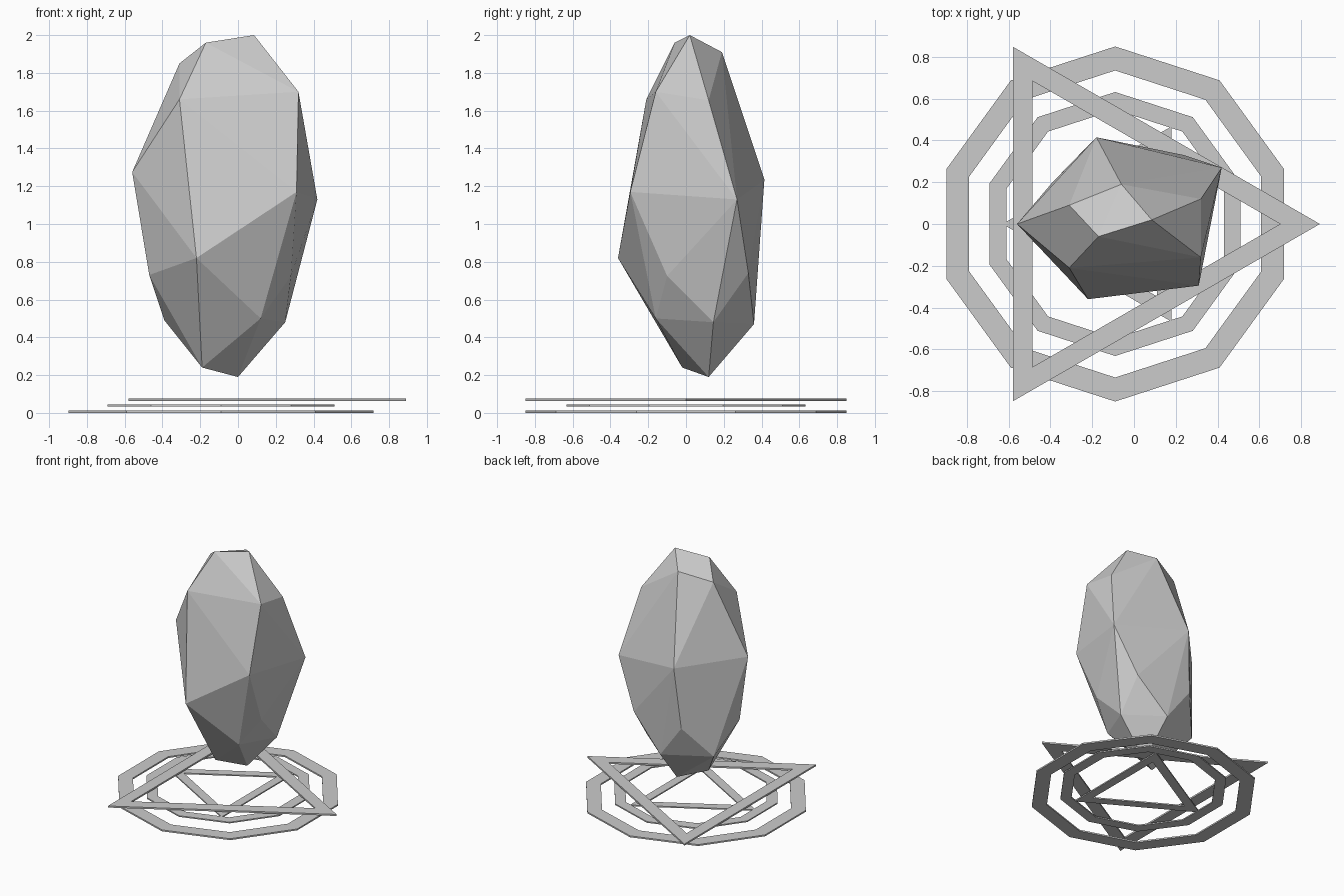
import bpy
import bmesh
from math import cos, sin, tau, pi

default_cube = bpy.data.objects.get("Cube")
if default_cube:
    bpy.data.objects.remove(default_cube, do_unlink=True)

# Single stone colour
stone = bpy.data.materials.new("light_grey_stone")
stone.use_nodes = True
stone.diffuse_color = (0.6, 0.6, 0.6, 1)
stone.node_tree.nodes["Principled BSDF"].inputs["Base Color"].default_value = stone.diffuse_color


def finish(name, bm):
    """Turn a bmesh into a flat-shaded object in the scene."""
    bmesh.ops.recalc_face_normals(bm, faces=bm.faces)
    mesh = bpy.data.meshes.new(name)
    bm.to_mesh(mesh)
    bm.free()
    mesh.materials.append(stone)
    obj = bpy.data.objects.new(name, mesh)
    bpy.context.collection.objects.link(obj)
    return obj


def flat_ring(name, sides, outer, inner, bottom, top, turn):
    """Flat polygonal band with a polygonal hole, extruded upwards."""
    bm = bmesh.new()
    loops = []
    for radius in (outer, inner):
        angles = [turn + tau * i / sides for i in range(sides)]
        loops.append([bm.verts.new((RING_X + radius * cos(a), radius * sin(a), bottom))
                      for a in angles])
    out, inn = loops
    for i in range(sides):
        j = (i + 1) % sides
        bm.faces.new((out[i], out[j], inn[j], inn[i]))
    grown = bmesh.ops.extrude_face_region(bm, geom=bm.faces[:], use_keep_orig=True)
    raised = [g for g in grown["geom"] if isinstance(g, bmesh.types.BMVert)]
    bmesh.ops.translate(bm, verts=raised, vec=(0, 0, top - bottom))
    return finish(name, bm)


# Floating faceted crystal: the hull of its corner points
crown = [(0.085, 0.02, 2), (-0.17, -0.06, 1.96), (-0.06, 0.19, 1.91), (-0.31, 0.09, 1.85)]
shoulder = [(0.32, -0.16, 1.7), (-0.31, -0.21, 1.66), (0.32, 0.12, 1.655)]
waist = [(-0.56, 0, 1.275), (-0.18, 0.415, 1.235), (0.31, -0.295, 1.17), (0.42, 0.27, 1.13)]
belly = [(-0.22, -0.36, 0.82), (-0.47, -0.02, 0.73), (0.28, -0.1, 0.725),
         (0.24, 0.33, 0.74), (-0.22, 0.375, 0.74)]
foot = [(0.12, -0.16, 0.5), (0.25, 0.145, 0.48), (-0.02, 0.36, 0.47),
        (-0.39, 0.2, 0.49), (-0.19, -0.02, 0.24), (0, 0.12, 0.19)]

bm = bmesh.new()
for corner in crown + shoulder + waist + belly + foot:
    bm.verts.new(corner)
hull = bmesh.ops.convex_hull(bm, input=bm.verts[:])
loose = [v for v in bm.verts if not v.link_faces]
bmesh.ops.delete(bm, geom=loose, context="VERTS")
finish("floating_crystal", bm)

# Stacked flat bands under the crystal
RING_X = -0.09
flat_ring("outer_decagon_ring", 10, 0.85, 0.735, 0, 0.012, pi / 2)
flat_ring("inner_decagon_ring", 10, 0.632, 0.547, 0.035, 0.045, pi / 2)
flat_ring("small_triangle", 3, 0.54, 0.4, 0.035, 0.045, pi)
flat_ring("large_triangle", 3, 0.98, 0.79, 0.063, 0.076, 0)
